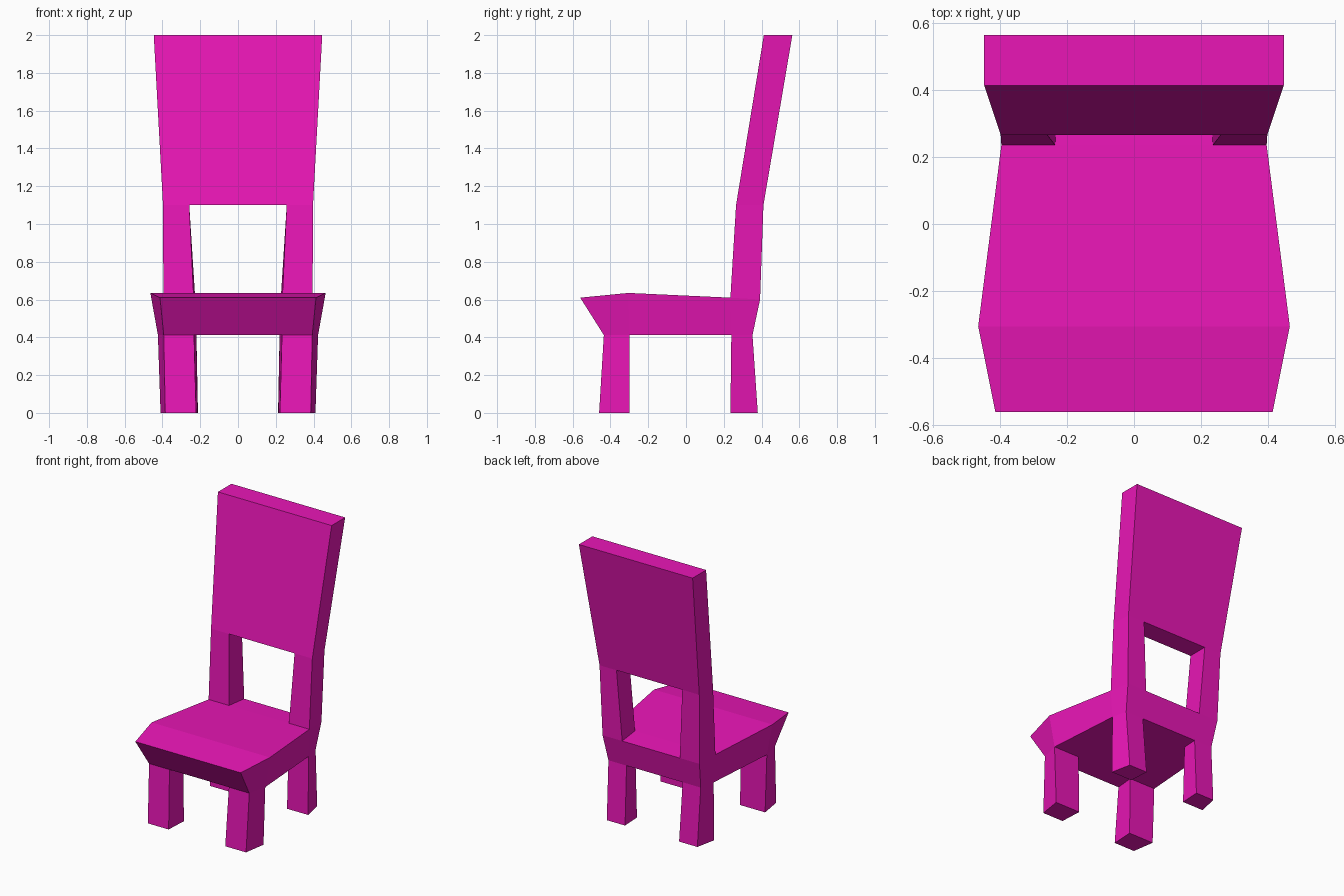
import bpy, bmesh

if "Cube" in bpy.data.objects:
    bpy.data.objects.remove(bpy.data.objects["Cube"])

mat = bpy.data.materials.new("magenta")
mat.diffuse_color = (0.82, 0.008, 0.47, 1)
mat.use_nodes = True
mat.node_tree.nodes["Principled BSDF"].inputs["Base Color"].default_value = mat.diffuse_color


def loft(name, rings, mirror=False):
    """Skin a list of four-point rings, capping both ends."""
    bm = bmesh.new()
    loops = [[bm.verts.new(p) for p in ring] for ring in rings]
    for a, b in zip(loops, loops[1:]):
        for i in range(4):
            j = (i + 1) % 4
            bm.faces.new((a[i], a[j], b[j], b[i]))
    bm.faces.new(loops[0])
    bm.faces.new(loops[-1])
    if mirror:
        dup = bmesh.ops.duplicate(bm, geom=bm.verts[:] + bm.edges[:] + bm.faces[:])
        for v in dup["geom"]:
            if isinstance(v, bmesh.types.BMVert):
                v.co.x *= -1
    bmesh.ops.recalc_face_normals(bm, faces=bm.faces[:])
    mesh = bpy.data.meshes.new(name)
    bm.to_mesh(mesh)
    bm.free()
    mesh.materials.append(mat)
    obj = bpy.data.objects.new(name, mesh)
    bpy.context.collection.objects.link(obj)
    return obj


def ring(z, y0, y1, in0, out0, in1, out1, z1=None):
    """Horizontal ring: front edge y0 (in0..out0), back edge y1 (in1..out1)."""
    z1 = z if z1 is None else z1
    return [(in0, y0, z), (out0, y0, z), (out1, y1, z1), (in1, y1, z1)]


def station(top, bottom):
    """Seat cross-section from (half width, y, z) of its top and bottom edges."""
    (a, b, c), (d, e, f) = top, bottom
    return [(-a, b, c), (a, b, c), (d, e, f), (-d, e, f)]


# Seat: slab flaring out at the front, crowned near the front legs
loft("seat", [
    station((0.413, -0.56, 0.61), (0.393, -0.435, 0.412)),
    station((0.464, -0.305, 0.635), (0.424, -0.30, 0.412)),
    station((0.395, 0.235, 0.61), (0.385, 0.24, 0.412)),
    station((0.38, 0.392, 0.60), (0.362, 0.352, 0.412)),
])

# Legs, tapered and mirrored left to right
loft("front_legs", [
    ring(0.0, -0.46, -0.30, 0.222, 0.385, 0.214, 0.41),
    ring(0.412, -0.435, -0.30, 0.233, 0.393, 0.22, 0.424),
], mirror=True)
loft("back_legs", [
    ring(0.0, 0.235, 0.38, 0.22, 0.385, 0.212, 0.355),
    ring(0.412, 0.24, 0.352, 0.228, 0.385, 0.22, 0.362),
], mirror=True)

# Posts joining the seat to the backrest
loft("back_posts", [
    ring(0.61, 0.235, 0.392, 0.235, 0.395, 0.226, 0.38, z1=0.60),
    ring(1.10, 0.265, 0.41, 0.258, 0.397, 0.258, 0.391),
], mirror=True)

# Backrest panel, leaning back and widening upward
loft("backrest", [
    ring(1.10, 0.265, 0.41, -0.397, 0.397, -0.391, 0.391),
    ring(2.0, 0.412, 0.563, -0.446, 0.446, -0.446, 0.446),
])
